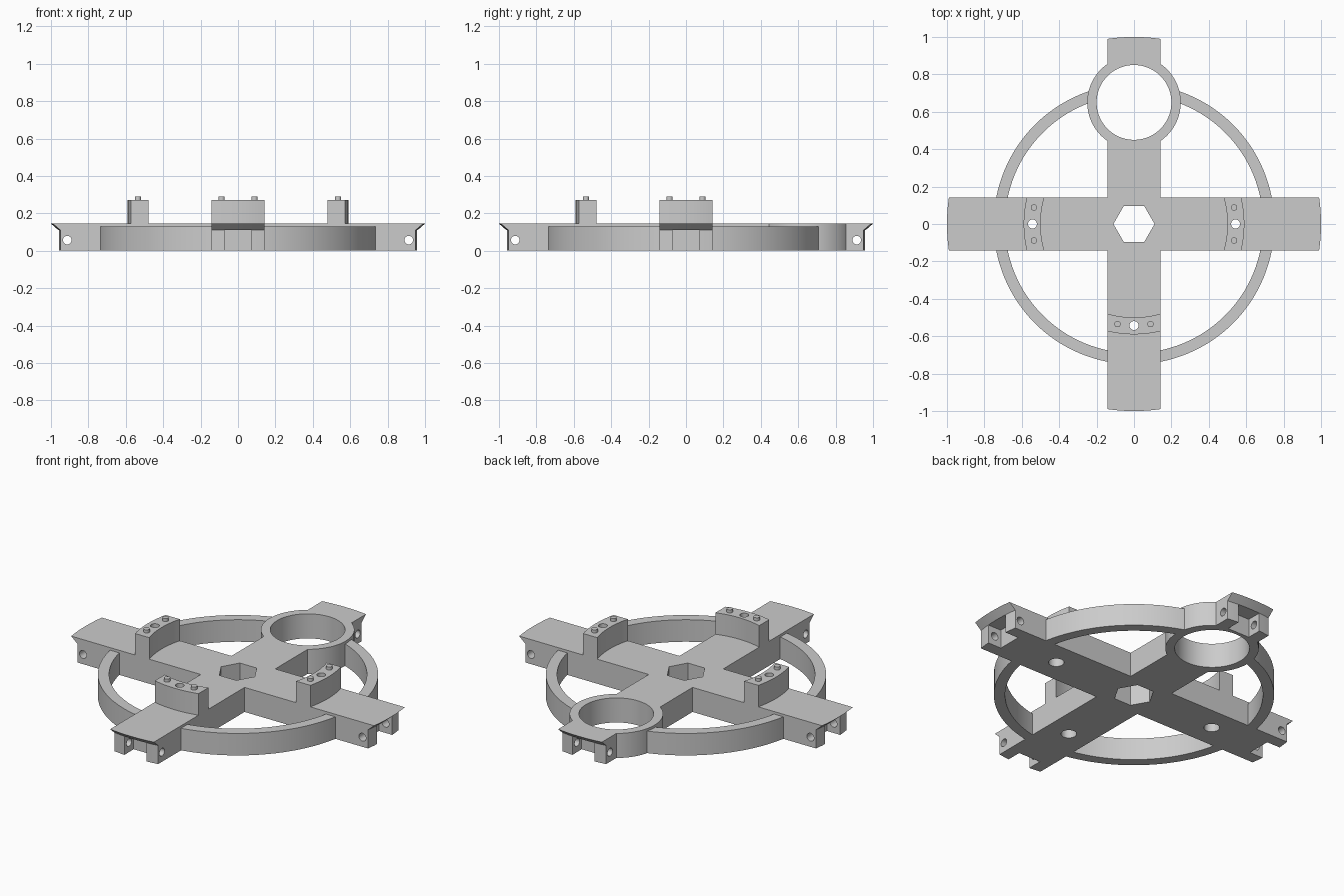
import bpy, bmesh, math
from mathutils import Matrix, Vector

if "Cube" in bpy.data.objects:
    bpy.data.objects.remove(bpy.data.objects["Cube"], do_unlink=True)

grey = bpy.data.materials.new("light grey")
grey.use_nodes = True
COLOUR = (0.6, 0.6, 0.6, 1)
grey.diffuse_color = COLOUR
grey.node_tree.nodes["Principled BSDF"].inputs["Base Color"].default_value = COLOUR

W = 0.143      # half width of an arm
TOP = 0.145    # arm height
BLOCK_R = 0.543


def add_object(name, bm):
    bmesh.ops.recalc_face_normals(bm, faces=bm.faces)
    mesh = bpy.data.meshes.new(name)
    bm.to_mesh(mesh)
    bm.free()
    mesh.materials.append(grey)
    ob = bpy.data.objects.new(name, mesh)
    bpy.context.collection.objects.link(ob)
    return ob


def box(name, x0, x1, y0, y1, z0, z1):
    bm = bmesh.new()
    size = Matrix.Diagonal((x1 - x0, y1 - y0, z1 - z0, 1))
    mid = Matrix.Translation(((x0 + x1) / 2, (y0 + y1) / 2, (z0 + z1) / 2))
    bmesh.ops.create_cube(bm, size=1, matrix=mid @ size)
    return add_object(name, bm)


def cylinder(name, x, y, r, z0, z1, sides=32, turn=None):
    bm = bmesh.new()
    place = Matrix.Translation((x, y, (z0 + z1) / 2))
    if turn:
        place = place @ turn
    bmesh.ops.create_cone(bm, cap_ends=True, segments=sides, radius1=r,
                          radius2=r, depth=z1 - z0, matrix=place)
    return add_object(name, bm)


def lathe(name, profile, sides=128):
    """Closed solid of revolution; radius 0 points sit on the axis."""
    bm = bmesh.new()
    verts = [bm.verts.new((r, 0, z)) for r, z in profile]
    edges = [bm.edges.new((a, b)) for a, b in zip(verts, verts[1:] + verts[:1])
             if a.co.x or b.co.x]
    bmesh.ops.spin(bm, geom=verts + edges, cent=(0, 0, 0), axis=(0, 0, 1),
                   angle=math.tau, steps=sides, use_duplicate=False)
    bmesh.ops.remove_doubles(bm, verts=bm.verts, dist=1e-5)
    return add_object(name, bm)


def combine(target, tools, operation):
    """Apply exact booleans in order, then discard the tools."""
    for tool in tools:
        mod = target.modifiers.new(operation.lower(), 'BOOLEAN')
        mod.operation, mod.object, mod.solver = operation, tool, 'EXACT'
    graph = bpy.context.evaluated_depsgraph_get()
    graph.update()
    mesh = bpy.data.meshes.new_from_object(target.evaluated_get(graph))
    target.modifiers.clear()
    target.data = mesh
    for tool in tools:
        bpy.data.objects.remove(tool, do_unlink=True)
    return target


def spun(ob, angle):
    ob.data.transform(Matrix.Rotation(angle, 4, 'Z'))
    return ob


# Cross of two arms, trimmed to a round outline with an overhanging lip
frame = box("wheel_frame", -1.1, 1.1, -W, W, 0, TOP)
combine(frame, [box("cross_arm", -W, W, -1.1, 1.1, 0, TOP)], 'UNION')
combine(frame, [lathe("outline", [(0, -0.1), (0.96, -0.1), (0.96, 0.11),
                                  (1.0, TOP), (1.0, 0.2), (0, 0.2)])], 'INTERSECT')

# Rim and offset tube
combine(frame, [
    lathe("rim", [(0.69, 0), (0.75, 0), (0.75, 0.13), (0.69, 0.13)]),
    cylinder("tube", 0, 0.65, 0.25, 0, TOP, 96)], 'UNION')

# Curved blocks on three arms
block_angles = [0, math.pi, -math.pi / 2]
blocks = []
for a in block_angles:
    block = box("raised_block", 0.4, 0.7, -W, W, 0.1, 0.272)
    ring = lathe("block_ring", [(0.5, 0), (0.59, 0), (0.59, 0.4), (0.5, 0.4)])
    blocks.append(spun(combine(block, [ring], 'INTERSECT'), a))
combine(frame, blocks, 'UNION')

# Pegs on the blocks
pegs = [spun(cylinder("peg", 0.535, s * 0.088, 0.017, 0.24, 0.29, 24), a)
        for a in block_angles for s in (-1, 1)]
combine(frame, pegs, 'UNION')

# Hub, tube and screw holes
cuts = [cylinder("hub_hex", 0, 0, 0.11, -0.1, 0.3, 6,
                 Matrix.Rotation(math.pi / 6, 4, 'Z')),
        cylinder("tube_bore", 0, 0.65, 0.2, -0.1, 0.3, 96)]
for a in block_angles:
    cuts.append(spun(cylinder("screw_hole", BLOCK_R, 0, 0.024, -0.1, 0.4), a))
    cuts.append(spun(cylinder("screw_recess", BLOCK_R, 0, 0.042, -0.1, 0.1), a))

# Forked ends with a cross pin hole
for k in range(4):
    a = k * math.pi / 2
    cuts.append(spun(box("fork_slot", 0.87, 1.1, -0.072, 0.072, -0.1, 0.11), a))
    cuts.append(spun(cylinder("pin_hole", 0.913, 0, 0.023, -0.3, 0.3, 32,
                              None), 0))
    pin = cuts[-1]
    pin.data.transform(Matrix.Translation((-0.913, 0, 0)))
    pin.data.transform(Matrix.Rotation(math.pi / 2, 4, 'X'))
    pin.data.transform(Matrix.Translation((0.913, 0, 0.057)))
    spun(pin, a)
combine(frame, cuts, 'DIFFERENCE')

# Smooth round walls, keep edges crisp
bpy.ops.object.select_all(action='DESELECT')
frame.select_set(True)
bpy.context.view_layer.objects.active = frame
bpy.ops.object.shade_smooth_by_angle(angle=math.radians(30))
